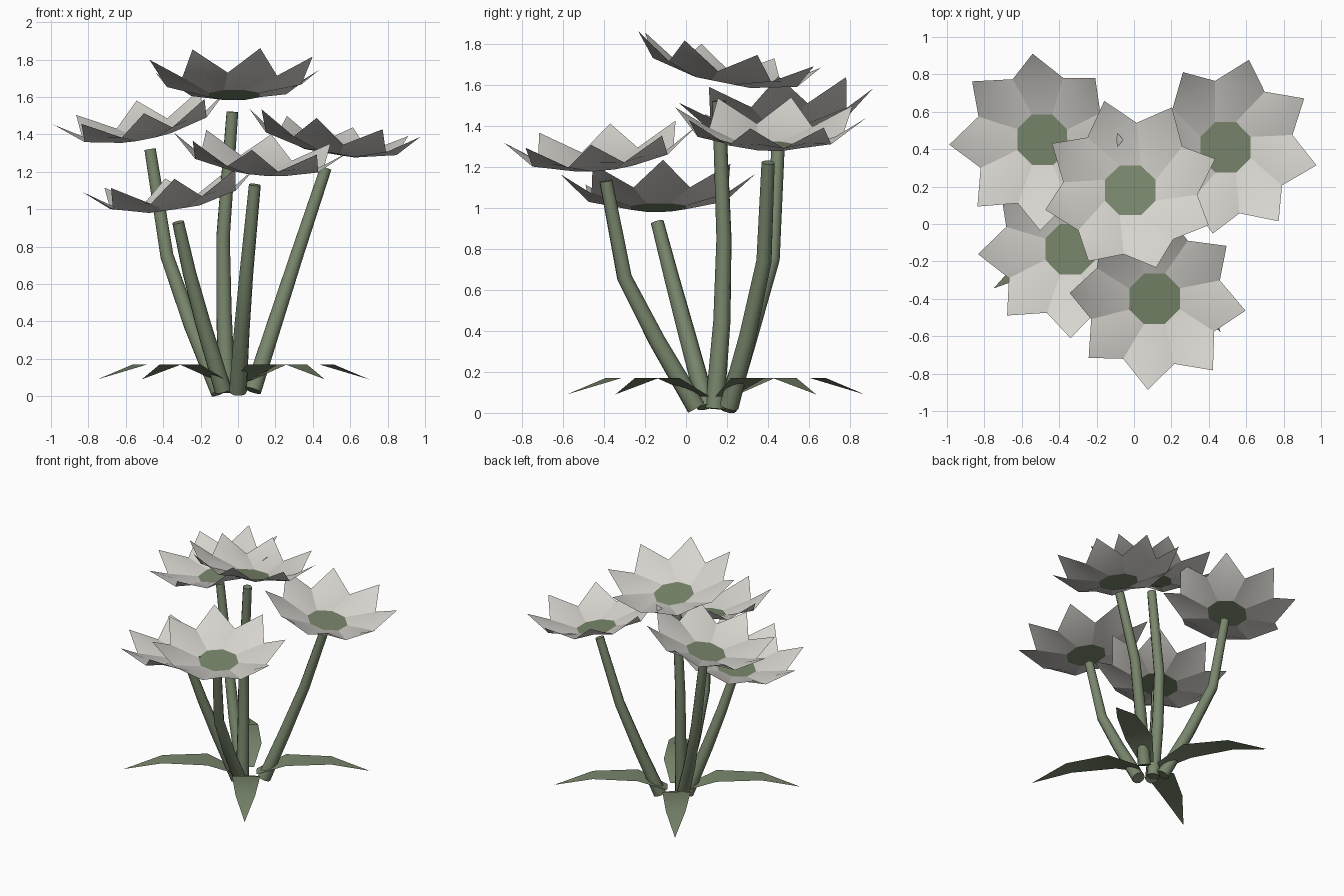
import bpy
import bmesh
from math import cos, sin, pi, radians
from mathutils import Vector, Matrix

cube = bpy.data.objects.get("Cube")
if cube:
    bpy.data.objects.remove(cube)


def make_material(name, rgb):
    mat = bpy.data.materials.new(name)
    mat.use_nodes = True
    mat.diffuse_color = (*rgb, 1)
    mat.node_tree.nodes["Principled BSDF"].inputs["Base Color"].default_value = (*rgb, 1)
    return mat


WHITE = make_material("petal white", (0.68, 0.66, 0.62))
GREEN = make_material("stem green", (0.19, 0.24, 0.15))


def finish(bm, name, mats, angle=40):
    mesh = bpy.data.meshes.new(name)
    bm.to_mesh(mesh)
    bm.free()
    obj = bpy.data.objects.new(name, mesh)
    bpy.context.collection.objects.link(obj)
    for mat in mats:
        mesh.materials.append(mat)
    smooth(obj, angle)
    return obj


def smooth(obj, angle):
    bpy.ops.object.select_all(action='DESELECT')
    obj.select_set(True)
    bpy.context.view_layer.objects.active = obj
    bpy.ops.object.shade_smooth_by_angle(angle=radians(angle))


def polar(r, a, z):
    return Vector((r * cos(a), r * sin(a), z))


def flower(name, centre, slope, turn):
    """Eight pointed petals around an octagonal green heart, tilted as a whole."""
    bm = bmesh.new()
    half = pi / 8
    heart = bm.faces.new([bm.verts.new(polar(0.147, (2 * i + 1) * half, 0)) for i in range(8)])
    heart.material_index = 1
    for i in range(8):
        a = 2 * i * half + radians(turn)
        b = 2 * i * half
        rim = [polar(0.147, b - half, 0), polar(0.36, a - half, 0.05),
               polar(0.475, a, 0.165), polar(0.36, a + half, 0.05),
               polar(0.147, b + half, 0)]
        rim = [bm.verts.new(p) for p in rim]
        mid = bm.verts.new(polar(0.32, a, 0.062))
        for v, w in zip(rim, rim[1:] + rim[:1]):
            bm.faces.new((v, w, mid))
    normal = Vector((-slope[0], -slope[1], 1)).normalized()
    tilt = Vector((0, 0, 1)).rotation_difference(normal).to_matrix().to_4x4()
    bm.transform(Matrix.Translation(centre) @ tilt)
    finish(bm, name, [WHITE, GREEN])


def stem(name, points):
    """Tapered, gently bent stalk."""
    curve = bpy.data.curves.new(name, 'CURVE')
    curve.dimensions = '3D'
    curve.bevel_depth = 1
    curve.bevel_resolution = 3
    curve.use_fill_caps = True
    spline = curve.splines.new('POLY')
    spline.points.add(len(points) - 1)
    for i, (p, co) in enumerate(zip(spline.points, points)):
        p.co = (*co, 1)
        p.radius = 0.047 - 0.015 * i / (len(points) - 1)
    obj = bpy.data.objects.new(name, curve)
    bpy.context.collection.objects.link(obj)
    curve.materials.append(GREEN)
    bpy.ops.object.select_all(action='DESELECT')
    obj.select_set(True)
    bpy.context.view_layer.objects.active = obj
    bpy.ops.object.convert(target='MESH')
    smooth(bpy.context.view_layer.objects.active, 50)


def leaf(name, angle):
    """Flat pointed leaf that arches up and droops at the tip."""
    bm = bmesh.new()
    rows = []
    for r, half_width, z in ((0.07, 0.05, 0.08), (0.28, 0.1, 0.17), (0.6, 0.07, 0.17)):
        rows.append([bm.verts.new((r, s * half_width, z)) for s in (-1, 1)])
    tip = bm.verts.new((0.875, 0, 0.09))
    for (a, b), (c, d) in zip(rows, rows[1:]):
        bm.faces.new((a, c, d, b))
    bm.faces.new((rows[-1][0], tip, rows[-1][1]))
    bm.transform(Matrix.Translation((-0.025, 0.145, 0)) @ Matrix.Rotation(angle, 4, 'Z'))
    finish(bm, name, [GREEN])


# Flower heads: centre, slope along x and y, turn in degrees
flower("flower_back_right", (-0.49, 0.45, 1.385), (0.2, 0.08), 2)
flower("flower_back_left", (0.49, 0.41, 1.30), (-0.17, -0.02), -12)
flower("flower_middle", (-0.02, 0.18, 1.61), (0, -0.2), 17)
flower("flower_front_right", (-0.34, -0.135, 1.0), (0.15, 0.01), 3)
flower("flower_front_left", (0.11, -0.40, 1.195), (-0.1, 0.1), -6)

# Stems, bottom to top
stem("stem_back_right", [(-0.10, 0.20, 0.02), (-0.25, 0.31, 0.38),
                         (-0.38, 0.42, 0.75), (-0.47, 0.45, 1.32)])
stem("stem_back_left", [(0.08, 0.21, 0.03), (0.19, 0.30, 0.37),
                        (0.31, 0.38, 0.74), (0.47, 0.40, 1.22)])
stem("stem_middle", [(-0.06, 0.14, 0.02), (-0.075, 0.175, 0.45),
                     (-0.08, 0.185, 0.85), (-0.03, 0.16, 1.52)])
stem("stem_front_right", [(-0.08, 0.10, 0.03), (-0.19, 0.0, 0.4),
                          (-0.26, -0.07, 0.66), (-0.32, -0.14, 0.93)])
stem("stem_front_left", [(0.0, 0.05, 0.025), (0.02, -0.14, 0.35),
                         (0.045, -0.30, 0.66), (0.09, -0.39, 1.13)])

# Ground leaves
for i, side in enumerate(("left", "back", "right", "front")):
    leaf("leaf_" + side, radians(34) + i * pi / 2)
